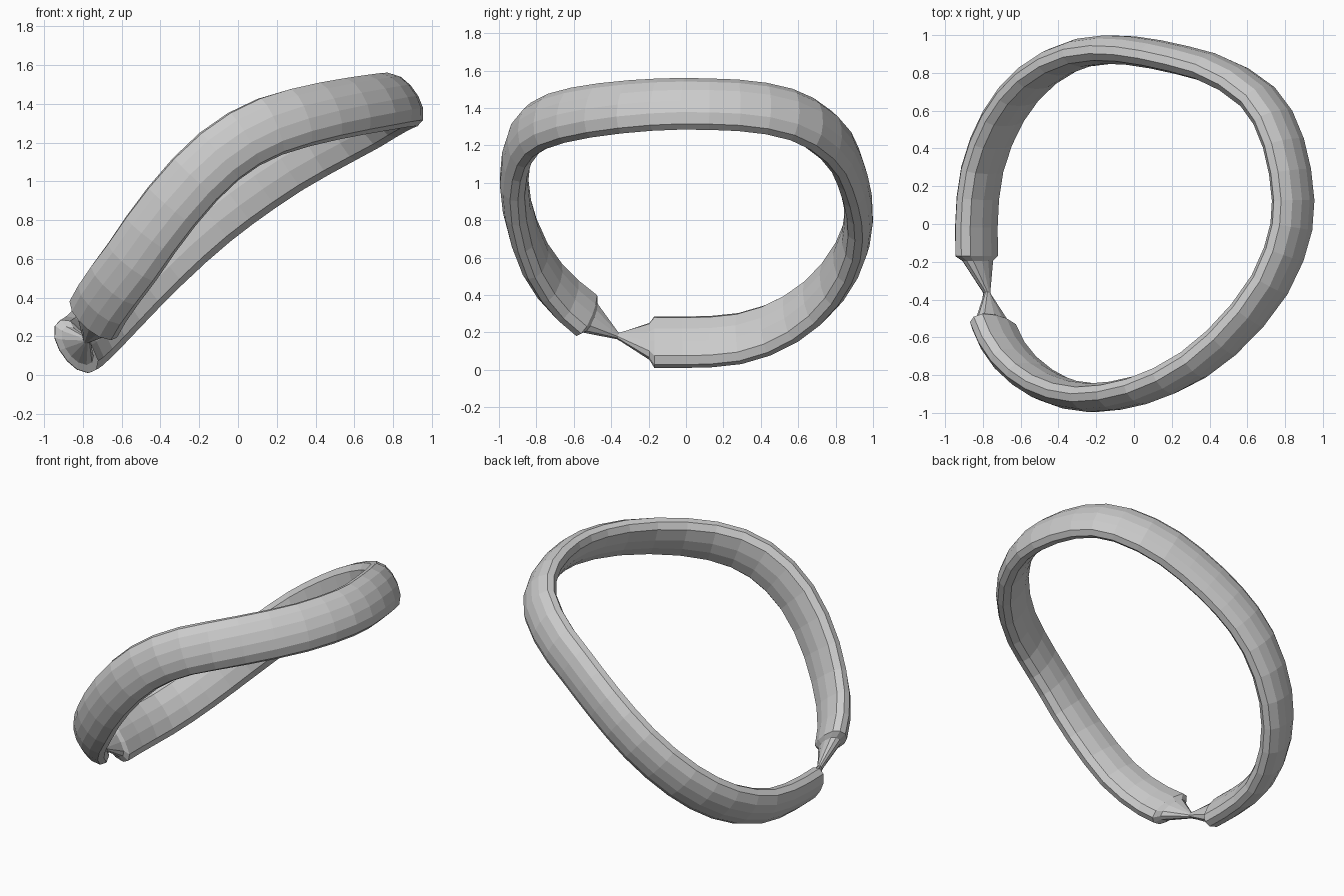
import bpy
import bmesh
from mathutils import Vector

if "Cube" in bpy.data.objects:
    bpy.data.objects.remove(bpy.data.objects["Cube"])

# Centre line of the band, from the front end round to the other end
PATH = [Vector(p) for p in (
    (-.75, -.54, .29), (-.68, -.68, .41), (-.56, -.80, .57), (-.42, -.88, .77),
    (-.25, -.92, .98), (-.07, -.905, 1.15), (.12, -.85, 1.265), (.33, -.74, 1.335),
    (.54, -.56, 1.38), (.72, -.33, 1.41), (.82, -.10, 1.425), (.85, .10, 1.425),
    (.825, .32, 1.415), (.76, .53, 1.38), (.645, .69, 1.31), (.45, .81, 1.205),
    (.25, .87, 1.09), (.05, .91, .955), (-.13, .925, .82), (-.32, .895, .655),
    (-.50, .80, .48), (-.64, .66, .335), (-.745, .48, .225), (-.815, .27, .16),
    (-.84, .05, .145), (-.84, -.17, .145))]
STEPS = 36

# Band cross-section: (across the width, outward)
SECTION = [(.15, .02), (.10, .058), (.035, .074), (-.035, .074), (-.10, .058),
           (-.15, .02), (-.158, -.022), (-.125, -.058), (-.04, -.076),
           (.04, -.076), (.125, -.058), (.158, -.022)]
UP = Vector((-.58, 0, .81))       # width direction of the tilted loop
PINCH = Vector((-.78, -.365, .18))


def smooth_path(pts, steps):
    """Catmull-Rom curve through pts, sampled at steps + 1 places."""
    ext = [2 * pts[0] - pts[1]] + pts + [2 * pts[-1] - pts[-2]]
    out = []
    for s in range(steps + 1):
        u = s / steps * (len(pts) - 1)
        i = min(int(u), len(pts) - 2)
        t = u - i
        a, b, c, d = ext[i:i + 4]
        out.append(.5 * (2 * b + (c - a) * t + (2 * a - 5 * b + 4 * c - d) * t * t
                         + (3 * b - a - 3 * c + d) * t ** 3))
    return out


def ring(bm, centre, tangent, sw=1.0, sn=1.0):
    t = tangent.normalized()
    w = (UP - t * UP.dot(t)).normalized()
    n = t.cross(w)
    return [bm.verts.new(centre + w * a * sw + n * b * sn) for a, b in SECTION]


bm = bmesh.new()
rings = []
path = smooth_path(PATH, STEPS)
tan = [path[min(i + 1, STEPS)] - path[max(i - 1, 0)] for i in range(STEPS + 1)]

# Thin joint and the tapered start of the band
rings.append(ring(bm, PINCH, Vector((0, -1, .3)), .1, .25))
rings.append(ring(bm, path[0].lerp(PINCH, .13), tan[0], .7, .7))

# Band
for p, t in zip(path, tan):
    rings.append(ring(bm, p, t))

# Tapered far end, closing back on the joint
rings.append(ring(bm, path[-1].lerp(PINCH, .13), tan[-1], .72, .72))

m = len(SECTION)
for i, a in enumerate(rings):
    b = rings[(i + 1) % len(rings)]
    for j in range(m):
        k = (j + 1) % m
        bm.faces.new((a[j], a[k], b[k], b[j]))
bmesh.ops.recalc_face_normals(bm, faces=bm.faces)

mesh = bpy.data.meshes.new("band")
bm.to_mesh(mesh)
bm.free()
obj = bpy.data.objects.new("band", mesh)
bpy.context.collection.objects.link(obj)
